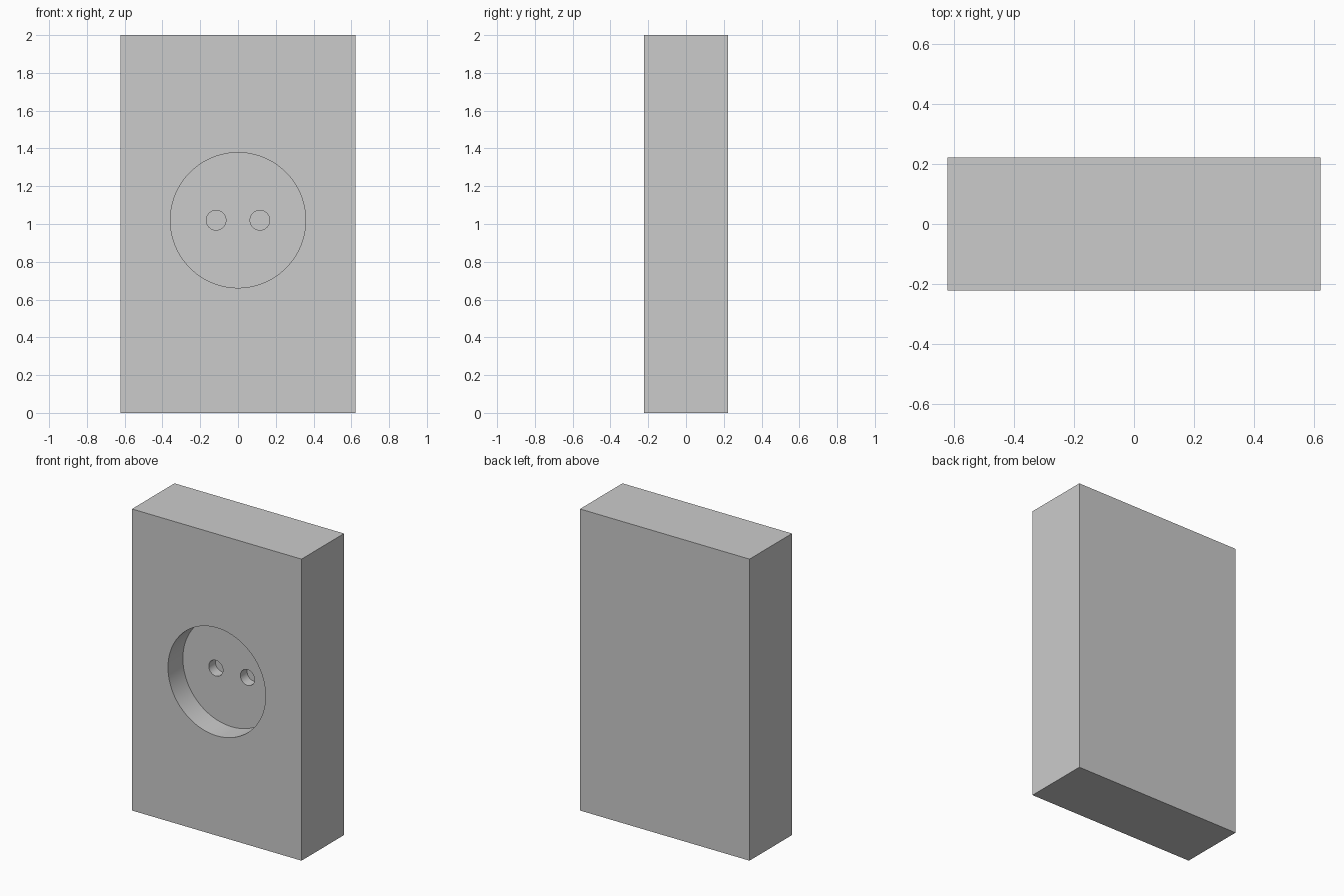
import bpy
import math

if "Cube" in bpy.data.objects:
    bpy.data.objects.remove(bpy.data.objects["Cube"])

W, D, H = 1.244, 0.445, 2.0      # block size
FRONT = -D / 2
CZ = 1.02                        # height of the socket centre
RECESS, HOLE = 0.156, 0.07       # depths of the round recess and pin holes


def cut(target, name, x, radius, depth, sides, start):
    """Cut a round pocket reaching `depth` behind the plane y = start."""
    lead = 0.05
    bpy.ops.mesh.primitive_cylinder_add(
        vertices=sides, radius=radius, depth=depth + lead,
        location=(x, start + (depth - lead) / 2, CZ),
        rotation=(math.pi / 2, 0, 0))
    cutter = bpy.context.object
    cutter.name = name
    cutter.hide_render = True
    mod = target.modifiers.new(name, 'BOOLEAN')
    mod.operation = 'DIFFERENCE'
    mod.solver = 'EXACT'
    mod.object = cutter
    bpy.ops.object.select_all(action='DESELECT')
    target.select_set(True)
    bpy.context.view_layer.objects.active = target
    bpy.ops.object.modifier_apply(modifier=mod.name)
    bpy.data.objects.remove(cutter)


# Rectangular housing
bpy.ops.mesh.primitive_cube_add(size=1, location=(0, 0, H / 2))
housing = bpy.context.object
housing.name = "socket_housing"
housing.scale = (W, D, H)
bpy.ops.object.transform_apply(location=True, rotation=True, scale=True)

# Round recess in the front face
cut(housing, "recess_cutter", 0, 0.358, RECESS, 96, FRONT)

# Two pin holes in the recess floor
for side in (-1, 1):
    cut(housing, "pin_hole_cutter", side * 0.116, 0.052, HOLE, 48, FRONT + RECESS)

bpy.ops.object.shade_smooth_by_angle(angle=math.radians(30))
